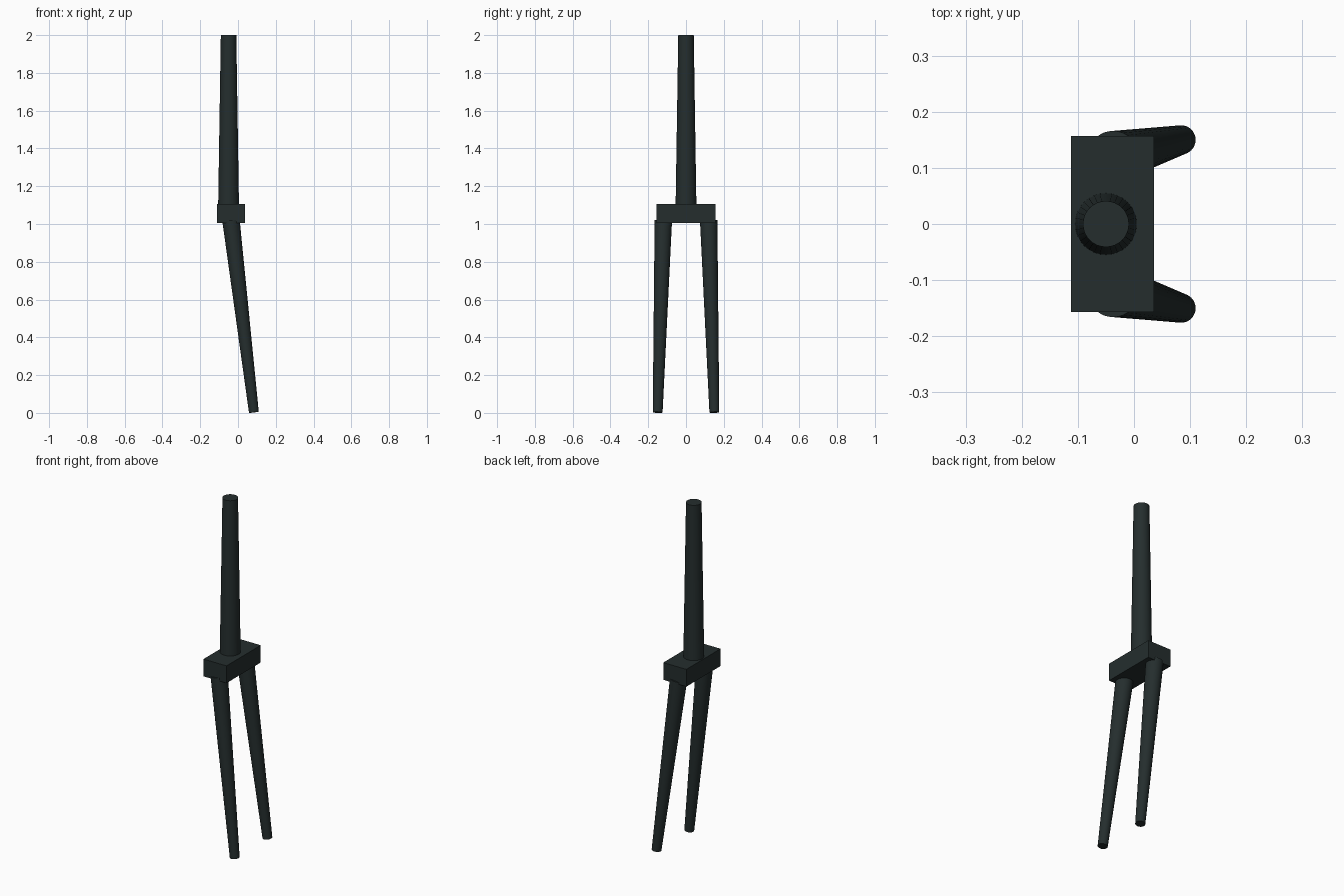
import bpy
from math import radians
from mathutils import Vector

cube = bpy.data.objects.get("Cube")
if cube:
    bpy.data.objects.remove(cube, do_unlink=True)

# Single dark slate paint
paint = bpy.data.materials.new("dark_slate")
paint.use_nodes = True
colour = (0.018, 0.027, 0.027, 1)
paint.diffuse_color = colour
paint.node_tree.nodes["Principled BSDF"].inputs["Base Color"].default_value = colour


def tapered_tube(name, bottom, top, r_bottom, r_top):
    """Capped cone running between two points."""
    a, b = Vector(bottom), Vector(top)
    axis = b - a
    bpy.ops.mesh.primitive_cone_add(vertices=32, radius1=r_bottom, radius2=r_top,
                                    depth=axis.length, location=(a + b) / 2)
    tube = bpy.context.object
    tube.name = name
    tube.rotation_mode = 'QUATERNION'
    tube.rotation_quaternion = Vector((0, 0, 1)).rotation_difference(axis)
    tube.data.materials.append(paint)
    bpy.ops.object.shade_smooth_by_angle(angle=radians(30))
    return tube


# Steering tube
tapered_tube("steerer_tube", (-0.05, 0, 1.1), (-0.05, 0, 2), 0.055, 0.041)

# Crown block
bpy.ops.mesh.primitive_cube_add(size=1, location=(-0.038, 0, 1.055))
crown = bpy.context.object
crown.name = "crown"
crown.scale = (0.148, 0.314, 0.1)
crown.data.materials.append(paint)

# Raked, splayed fork legs
for side, y in (("front", -1), ("back", 1)):
    tapered_tube(side + "_leg", (0.084, 0.15 * y, 0.003), (-0.037, 0.12 * y, 1.018),
                 0.026, 0.046)
